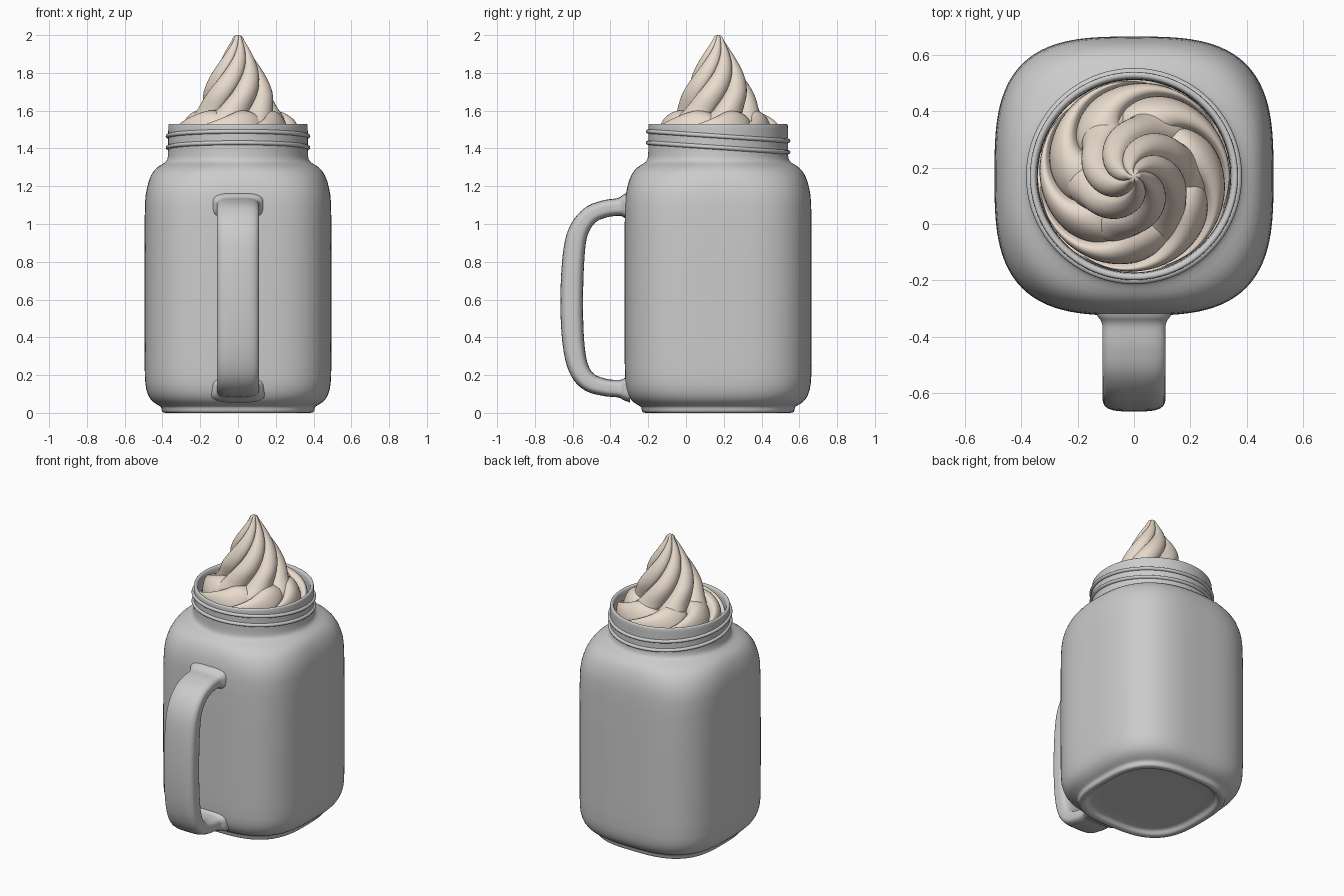
import bpy, math
from mathutils import Vector

if "Cube" in bpy.data.objects:
    bpy.data.objects.remove(bpy.data.objects["Cube"])

CY = 0.17  # jar axis position in y


def make_object(name, rings, closed=False, subsurf=0, sharp=45, mat=None):
    """Skin a list of equal-length point rings into a smooth mesh."""
    n = len(rings[0])
    verts = [p for r in rings for p in r]
    faces = []
    count = len(rings)
    for i in range(count if closed else count - 1):
        a, b = i * n, ((i + 1) % count) * n
        for j in range(n):
            k = (j + 1) % n
            faces.append((a + j, a + k, b + k, b + j))
    if not closed:
        faces.append(tuple(reversed(range(n))))
        faces.append(tuple((count - 1) * n + j for j in range(n)))
    me = bpy.data.meshes.new(name)
    me.from_pydata(verts, [], faces)
    me.polygons.foreach_set("use_smooth", [True] * len(me.polygons))
    me.set_sharp_from_angle(angle=math.radians(sharp))
    ob = bpy.data.objects.new(name, me)
    bpy.context.collection.objects.link(ob)
    if subsurf:
        m = ob.modifiers.new("subsurf", 'SUBSURF')
        m.levels = m.render_levels = subsurf
    if mat:
        me.materials.append(mat)
    return ob


def spline(points, steps):
    """Catmull-Rom curve through tuples of any size."""
    pts = [Vector(p) for p in points]
    pts = [pts[0]] + pts + [pts[-1]]
    out = []
    for i in range(1, len(pts) - 2):
        p0, p1, p2, p3 = pts[i - 1:i + 3]
        for s in range(steps):
            t = s / steps
            out.append(0.5 * (2 * p1 + (p2 - p0) * t + (2 * p0 - 5 * p1 + 4 * p2 - p3) * t ** 2
                              + (3 * p1 - p0 - 3 * p2 + p3) * t ** 3))
    return out + [pts[-1]]


def superellipse(a, b, n, count):
    pts = []
    for i in range(count):
        t = 2 * math.pi * i / count
        c, s = math.cos(t), math.sin(t)
        k = (abs(c) ** n + abs(s) ** n) ** (-1 / n)
        pts.append((a * k * c, b * k * s))
    return pts


# Jar: one profile (radius, height, squareness) up the outside, over the rim and down the inside
profile = [
    (0.01, 0.03, 3), (0.32, 0.03, 3), (0.35, 0.028, 3), (0.358, 0.008, 3), (0.37, 0.0, 3),
    (0.395, 0.0, 3), (0.405, 0.008, 3), (0.405, 0.03, 3), (0.415, 0.037, 3), (0.45, 0.055, 3),
    (0.478, 0.09, 3.1), (0.492, 0.15, 3.2), (0.495, 0.22, 3.2), (0.495, 0.6, 3.2), (0.495, 1.08, 3.2),
    (0.491, 1.15, 3.1), (0.475, 1.23, 2.9), (0.445, 1.29, 2.6), (0.405, 1.315, 2.2),
    (0.378, 1.33, 2), (0.37, 1.355, 2), (0.37, 1.42, 2), (0.37, 1.515, 2), (0.369, 1.529, 2),
    (0.36, 1.531, 2), (0.35, 1.529, 2), (0.343, 1.515, 2), (0.341, 1.42, 2), (0.341, 1.34, 2),
    (0.38, 1.28, 2.3), (0.44, 1.2, 2.9), (0.46, 1.08, 3.2), (0.46, 0.2, 3.2),
    (0.44, 0.11, 3.1), (0.38, 0.075, 3), (0.01, 0.07, 3)]
make_object("jar", [[(x, y + CY, z) for x, y in superellipse(r, r, n, 64)] for r, z, n in profile],
            subsurf=1, sharp=180)

# Screw threads: two rings tilted towards the back
for i, z0 in enumerate((1.465, 1.405)):
    rings = []
    for j in range(96):
        t = 2 * math.pi * j / 96
        ring = []
        for k in range(10):
            u = 2 * math.pi * k / 10
            r = 0.368 + 0.015 * math.cos(u)
            ring.append((r * math.cos(t), CY + r * math.sin(t),
                         z0 - 0.025 * math.sin(t) + 0.012 * math.sin(u)))
        rings.append(ring)
    make_object("neck_thread_%d" % (i + 1), rings, closed=True, sharp=180)

# Handle: path (y, z, half thickness, half width), flared where it meets the jar
path = [
    (-0.295, 1.095, 0.075, 0.145), (-0.325, 1.093, 0.064, 0.13), (-0.355, 1.09, 0.048, 0.113),
    (-0.43, 1.08, 0.046, 0.112), (-0.51, 1.045, 0.048, 0.112), (-0.57, 0.96, 0.053, 0.112),
    (-0.595, 0.83, 0.058, 0.112), (-0.605, 0.6, 0.06, 0.112), (-0.597, 0.38, 0.058, 0.112),
    (-0.57, 0.24, 0.054, 0.112), (-0.515, 0.165, 0.05, 0.112), (-0.43, 0.135, 0.046, 0.112),
    (-0.355, 0.128, 0.047, 0.113), (-0.325, 0.126, 0.06, 0.13), (-0.295, 0.125, 0.07, 0.145)]
curve = spline(path, 5)
rings = []
for i, p in enumerate(curve):
    a, b = curve[max(i - 1, 0)], curve[min(i + 1, len(curve) - 1)]
    d = Vector((b[0] - a[0], b[1] - a[1])).normalized()
    rings.append([(x, p[0] - d.y * h, p[1] + d.x * h)
                  for x, h in superellipse(p[3], p[2], 3.6, 40)])
make_object("handle", rings, sharp=60)

# Whipped cream: twisted, lobed swirls
cream = bpy.data.materials.new("cream")
cream.diffuse_color = (0.82, 0.71, 0.61, 1)
cream.use_nodes = True
cream.node_tree.nodes["Principled BSDF"].inputs["Base Color"].default_value = cream.diffuse_color


def swirl(name, table, lobes, depth, sag, twist, phase, skew):
    """table holds (radius, height); lobes are rounded with a creased valley."""
    per = 22
    rings = []
    for r, z in spline(table, 6):
        ring = []
        for j in range(lobes * per):
            t = (j % per) / per
            lobe = math.sin(math.pi * t ** skew) ** 0.7
            ang = 2 * math.pi * j / (lobes * per) + phase + twist * (z - 1.5) / 0.5
            rr = max(r, 0.0005) * (1 - depth * (1 - lobe))
            zz = z - sag * (1 - lobe) * min(1, r / 0.2)
            ring.append((rr * math.cos(ang), CY + rr * math.sin(ang), zz))
        rings.append(ring)
    make_object(name, rings, sharp=50, mat=cream)


swirl("cream_peak",
      [(0.27, 1.40), (0.268, 1.48), (0.25, 1.55), (0.218, 1.61), (0.187, 1.70), (0.138, 1.80),
       (0.078, 1.90), (0.04, 1.96), (0.024, 1.99), (0.012, 1.998), (0, 2.0)],
      6, 0.27, 0.0, 2.4, 0.4, 0.75)
swirl("cream_base",
      [(0.0, 1.38), (0.32, 1.38), (0.338, 1.43), (0.336, 1.48), (0.318, 1.525), (0.285, 1.562),
       (0.24, 1.592), (0.19, 1.602), (0.10, 1.60), (0, 1.60)],
      7, 0.05, 0.05, 4.0, 0.1, 0.7)
